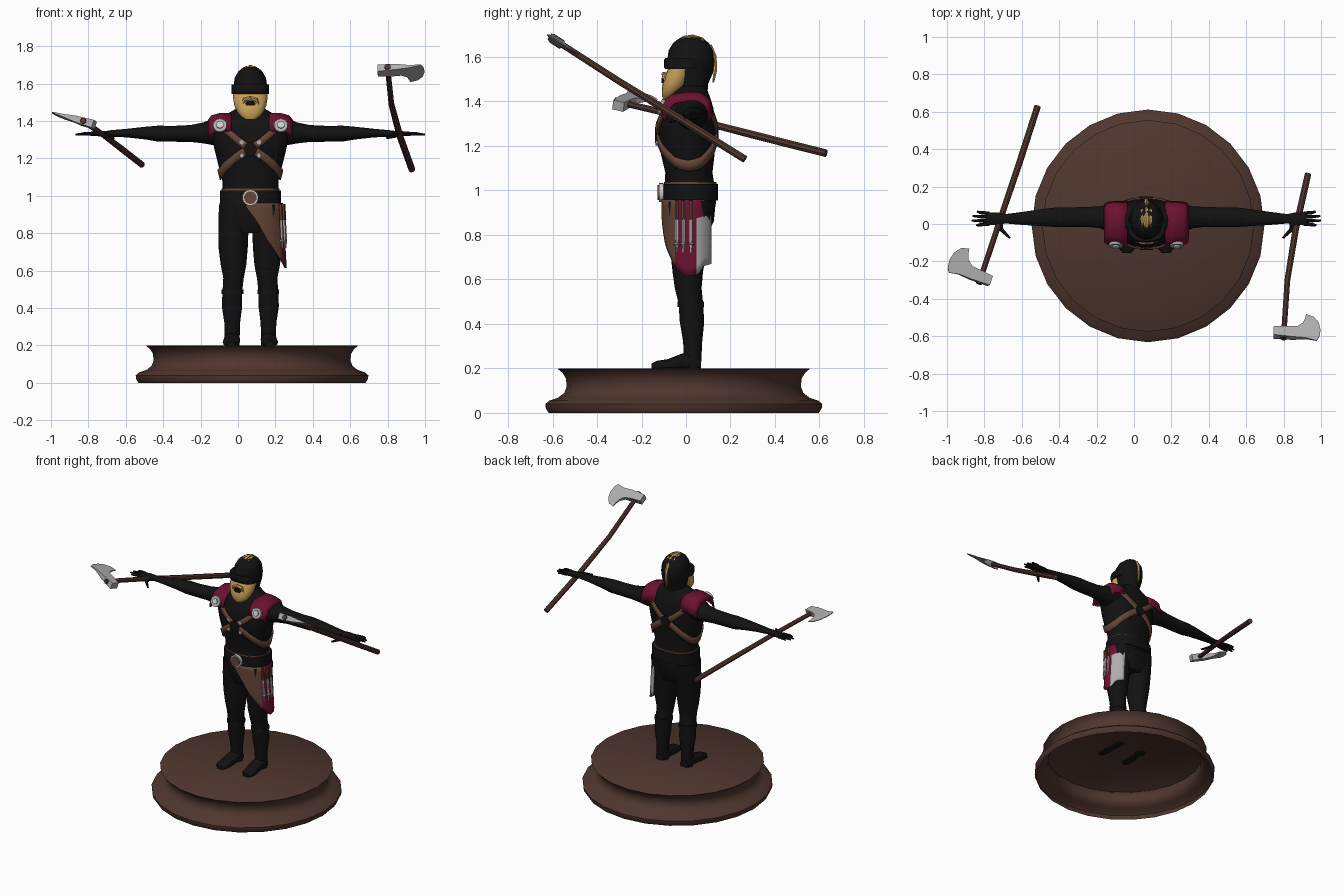
import bpy, bmesh, math
from mathutils import Vector

CX = 0.066  # figure's mirror line


def material(name, *rgb):
    m = bpy.data.materials.new(name)
    m.diffuse_color = (*rgb, 1)
    return m


BLACK = material("black cloth", 0.006, 0.006, 0.006)
WOOD = material("dark wood", 0.08, 0.037, 0.028)
LEATHER = material("brown leather", 0.13, 0.06, 0.038)
CRIMSON = material("crimson cloth", 0.15, 0.006, 0.03)
BLOND = material("blond hair", 0.60, 0.36, 0.10)
STEEL = material("steel", 0.42, 0.42, 0.42)
SILVER = material("pale silver", 0.62, 0.60, 0.58)


def build(name, verts, faces, mats, smooth=True, solid=0):
    """Mesh object from vertices and faces."""
    me = bpy.data.meshes.new(name)
    me.from_pydata([tuple(v) for v in verts], [], faces)
    for m in mats:
        me.materials.append(m)
    bm = bmesh.new()
    bm.from_mesh(me)
    bmesh.ops.recalc_face_normals(bm, faces=bm.faces)
    bm.to_mesh(me)
    bm.free()
    ob = bpy.data.objects.new(name, me)
    bpy.context.collection.objects.link(ob)
    if smooth:
        bpy.ops.object.select_all(action='DESELECT')
        ob.select_set(True)
        bpy.context.view_layer.objects.active = ob
        bpy.ops.object.shade_smooth_by_angle(angle=math.radians(40))
    if solid:
        mod = ob.modifiers.new("thickness", 'SOLIDIFY')
        mod.thickness = solid
        mod.offset = 0
    return ob


def skin(rings, closed=True, caps=True):
    """Faces joining equal rings of points, given row by row."""
    n, r = len(rings[0]), len(rings)
    faces = [(i * n + j, i * n + (j + 1) % n, (i + 1) * n + (j + 1) % n, (i + 1) * n + j)
             for i in range(r - 1) for j in range(n if closed else n - 1)]
    if caps:
        faces += [tuple(range(n)), tuple(range((r - 1) * n, r * n))]
    return [p for ring in rings for p in ring], faces


def oval(a, ra, rb, e):
    s, c = math.sin(a), math.cos(a)
    return (ra * math.copysign(abs(s) ** (2 / e), s), -rb * math.copysign(abs(c) ** (2 / e), c))


def loft(name, rings, mat, axis='z', n=16, e=2.0):
    """Oval sections (x, y, z, radius a, radius b) stacked along an axis."""
    rows = []
    for x, y, z, ra, rb in rings:
        row = []
        for j in range(n):
            p, q = oval(2 * math.pi * j / n, ra, rb, e)
            row.append({'z': (x + p, y + q, z), 'x': (x, y + p, z + q), 'y': (x + p, y, z + q)}[axis])
        rows.append(row)
    return build(name, *skin(rows), [mat])


def tube(name, pts, radii, mat, n=8):
    pts = [Vector(p) for p in pts]
    rows = []
    for i, p in enumerate(pts):
        d = pts[min(i + 1, len(pts) - 1)] - pts[max(i - 1, 0)]
        u = d.cross(Vector((0.31, 0.2, 0.93))).normalized()
        v = d.cross(u).normalized()
        r = radii[i] if isinstance(radii, (list, tuple)) else radii
        rows.append([p + r * (math.cos(t) * u + math.sin(t) * v)
                     for t in [2 * math.pi * j / n for j in range(n)]])
    return build(name, *skin(rows), [mat])


def disc(name, x, y, z, r, depth, mat, tilt=0.0, n=16):
    """Round plate facing forward, tilted upward by 'tilt'."""
    d = Vector((0, -math.cos(tilt), math.sin(tilt))) * depth / 2
    c = Vector((x, y, z))
    return tube(name, [c - d, c + d], r, mat, n)


# Plinth: hollow turned shell, open underneath
profile = [(0.607, 0), (0.62, 0.02), (0.622, 0.04), (0.605, 0.055), (0.566, 0.068), (0.537, 0.09),
           (0.526, 0.12), (0.53, 0.155), (0.545, 0.18), (0.566, 0.197), (0.562, 0.2)]
rows = [[(0.075 + r * math.cos(t), -0.01 + r * math.sin(t), z)
         for t in [2 * math.pi * j / 24 for j in range(24)]] for r, z in profile]
pv, pf = skin(rows, caps=False)
build("plinth", pv, pf + [tuple(range(len(pv) - 24, len(pv)))], [WOOD])

# Torso: rows of (height, y, half width, half depth)
TORSO = [(0.94, 0.02, 0.158, 0.115), (1.02, 0.016, 0.150, 0.112), (1.08, 0.013, 0.150, 0.106),
         (1.16, 0.008, 0.170, 0.120), (1.24, 0.004, 0.190, 0.127), (1.31, 0.004, 0.205, 0.128),
         (1.37, 0.008, 0.205, 0.115), (1.41, 0.013, 0.175, 0.098), (1.44, 0.02, 0.12, 0.08),
         (1.47, 0.025, 0.07, 0.065)]
loft("torso", [(CX, y, z, a, b) for z, y, a, b in TORSO], BLACK, n=24, e=2.3)
loft("hips", [(CX, 0.015, z, a, b) for z, a, b in
              [(0.80, 0.13, 0.08), (0.86, 0.165, 0.11), (0.96, 0.165, 0.12)]], BLACK, n=20, e=2.3)
loft("belt", [(CX, 0.02, z, 0.163, 0.123) for z in (0.955, 1.028)], BLACK, n=24, e=2.3)
loft("belt_trim", [(CX, 0.018, z, 0.155, 0.118) for z in (1.02, 1.038)], LEATHER, n=24, e=2.3)
disc("buckle_rim", CX, -0.112, 0.99, 0.043, 0.02, SILVER)
disc("buckle_centre", CX, -0.12, 0.99, 0.034, 0.018, LEATHER)


def on_torso(a, z, off):
    """Point on the torso surface at angle a from the front."""
    for lo, hi in zip(TORSO, TORSO[1:]):
        if lo[0] <= z <= hi[0]:
            t = (z - lo[0]) / (hi[0] - lo[0])
            y, ra, rb = (lo[k] + t * (hi[k] - lo[k]) for k in (1, 2, 3))
            p, q = oval(a, ra + off, rb + off, 2.3)
            return (CX + p, y + q, z)


# Chest harness: two straps crossing at front and back
stops = [(-48, 1.39), (-32, 1.345), (0, 1.25), (35, 1.175), (65, 1.125), (90, 1.11),
         (115, 1.125), (145, 1.175), (180, 1.25), (212, 1.345), (228, 1.39)]
for s in (1, -1):
    fine = [(a0 + (a1 - a0) * k / 3, z0 + (z1 - z0) * k / 3)
            for (a0, z0), (a1, z1) in zip(stops, stops[1:]) for k in range(3)] + [stops[-1]]
    rows = [[on_torso(math.radians(s * a), z + dz, 0.007) for dz in (-0.025, 0, 0.025)] for a, z in fine]
    build("harness_strap", *skin(rows, closed=False, caps=False), [LEATHER], solid=0.01)
for name, y in (("front_ring", -0.13), ("back_ring", 0.137)):
    disc(name, CX, y, 1.25, 0.036, 0.02, BLACK)
for sx in (1, -1):
    for sz in (1, -1):
        disc("harness_stud", CX + sx * 0.046, -0.131, 1.25 + sz * 0.036, 0.012, 0.014, STEEL, n=8)

# Head, visor, beard, hair
loft("head", [(CX, y, z, a, b) for z, y, a, b in
              [(1.42, 0.03, 0.07, 0.065), (1.48, 0.025, 0.073, 0.075), (1.53, 0.022, 0.085, 0.10),
               (1.58, 0.022, 0.09, 0.107), (1.63, 0.022, 0.084, 0.10), (1.665, 0.022, 0.064, 0.078),
               (1.688, 0.022, 0.035, 0.045)]], BLACK, n=20)
loft("visor", [(CX, -0.01, z, 0.1, b) for z, b in
               [(1.545, 0.083), (1.555, 0.09), (1.585, 0.09), (1.595, 0.083)]], BLACK, n=20, e=2.6)
loft("beard", [(CX, y, z, a, b) for z, y, a, b in
               [(1.56, -0.025, 0.092, 0.05), (1.52, -0.035, 0.092, 0.058), (1.48, -0.05, 0.085, 0.056),
                (1.45, -0.063, 0.072, 0.046), (1.425, -0.078, 0.052, 0.03), (1.407, -0.085, 0.025, 0.015)]],
     BLOND, n=16, e=2.3)
loft("mouth", [(CX, -0.101, z, a, 0.01) for z, a in ((1.482, 0.022), (1.492, 0.03), (1.506, 0.02))], BLACK, n=10)
for s in (1, -1):
    tube("moustache", [(CX, -0.099, 1.522), (CX + s * 0.03, -0.097, 1.516), (CX + s * 0.048, -0.088, 1.475)],
         [0.012, 0.012, 0.004], BLOND, 6)
for k in range(-2, 3):
    x, dz = CX + k * 0.021, -0.006 * k * k
    tube("hair_braid", [(x, -0.052 + 0.008 * abs(k), 1.655 + dz / 2), (x, -0.01, 1.682 + dz), (x, 0.03, 1.687 + dz),
                        (x, 0.07, 1.675 + dz), (x, 0.112 - 0.01 * abs(k), 1.645 + dz)],
         [0.006, 0.013, 0.014, 0.013, 0.006], BLOND, 6)
tube("back_braid", [(CX, 0.105, 1.65), (CX, 0.127, 1.60), (CX, 0.132, 1.54), (CX, 0.122, 1.485)],
     [0.012, 0.011, 0.009, 0.004], BLOND, 6)

# Mirrored limbs and shoulder armour
for s in (1, -1):
    X = lambda dx: CX + s * dx
    loft("arm", [(X(dx), y, z, a, b) for dx, y, z, a, b in
                 [(0.13, 0.025, 1.35, 0.08, 0.075), (0.20, 0.03, 1.343, 0.075, 0.072),
                  (0.25, 0.036, 1.336, 0.06, 0.056), (0.32, 0.038, 1.333, 0.054, 0.045),
                  (0.42, 0.036, 1.331, 0.054, 0.042), (0.49, 0.036, 1.332, 0.053, 0.043),
                  (0.56, 0.034, 1.335, 0.046, 0.034), (0.66, 0.03, 1.335, 0.036, 0.023),
                  (0.75, 0.028, 1.333, 0.026, 0.017)]], BLACK, 'x', 14)
    loft("hand", [(X(dx), 0.028, z, a, b) for dx, z, a, b in
                  [(0.745, 1.333, 0.024, 0.015), (0.79, 1.332, 0.034, 0.015), (0.855, 1.331, 0.036, 0.011)]],
         BLACK, 'x', 10, 2.6)
    for k, tip in enumerate((0.91, 0.934, 0.93, 0.905)):
        y = 0.0 + 0.019 * k
        tube("finger", [(X(0.84), y, 1.331), (X(0.89), y * 1.15 - 0.004, 1.331), (X(tip), y * 1.3 - 0.007, 1.327)],
             [0.010, 0.009, 0.005], BLACK, 6)
    tube("thumb", [(X(0.78), 0.01, 1.33), (X(0.775), -0.03, 1.322), (X(0.73), -0.075, 1.308)],
         [0.014, 0.012, 0.006], BLACK, 6)
    loft("leg", [(X(dx), y, z, a, b) for z, dx, y, a, b in
                 [(0.95, 0.085, 0.02, 0.085, 0.108), (0.84, 0.09, 0.014, 0.083, 0.098),
                  (0.72, 0.092, 0.01, 0.080, 0.080), (0.63, 0.09, 0.008, 0.070, 0.068),
                  (0.56, 0.09, 0.01, 0.056, 0.06), (0.49, 0.096, 0.022, 0.054, 0.055),
                  (0.41, 0.098, 0.027, 0.056, 0.055), (0.32, 0.097, 0.03, 0.043, 0.043),
                  (0.20, 0.097, 0.03, 0.04, 0.037)]], BLACK, n=14)
    loft("boot_cuff", [(X(0.096), 0.022, z, 0.06, 0.06) for z in (0.475, 0.5)], BLACK, n=14)
    loft("foot", [(X(dx), y, z, a, z - 0.194) for y, dx, z, a in
                  [(0.068, 0.097, 0.218, 0.03), (0.03, 0.097, 0.232, 0.042), (-0.02, 0.098, 0.23, 0.042),
                   (-0.08, 0.102, 0.218, 0.046), (-0.13, 0.104, 0.214, 0.042), (-0.155, 0.104, 0.208, 0.022)]],
         BLACK, 'y', 12, 2.6)
    arch = [(-0.112, 1.345), (-0.1, 1.395), (-0.065, 1.425), (0.0, 1.437), (0.06, 1.437), (0.1, 1.41), (0.118, 1.345)]
    rows = [[(X(dx), 0.01 + (y - 0.01) * f, z - drop) for dx, f, drop in
             [(0.1, 1, 0), (0.16, 1, 0), (0.205, 0.95, 0.012), (0.222, 0.85, 0.035)]] for y, z in arch]
    build("shoulder_pad", *skin(rows, closed=False, caps=False), [CRIMSON], solid=0.012)
    disc("shoulder_disc", X(0.163), -0.112, 1.375, 0.037, 0.016, STEEL, 0.35)
    disc("shoulder_boss", X(0.163), -0.119, 1.378, 0.02, 0.018, SILVER, 0.35, 10)

# Hip cloth hanging on one side: leather front, crimson side, steel-grey rear panel
HEM = [(-8, 0.94), (10, 0.87), (30, 0.76), (55, 0.67), (80, 0.612), (108, 0.62), (120, 0.66), (142, 0.67)]


def hem(a):
    for (a0, z0), (a1, z1) in zip(HEM, HEM[1:]):
        if a <= a1:
            return z0 + (z1 - z0) * (a - a0) / (a1 - a0)


def on_hip(a, z, off=0.0):
    t = math.radians(a)
    return Vector((CX + (0.17 + off + 0.06 * (0.96 - z)) * math.sin(t), 0.015 - (0.122 + off) * math.cos(t), z))


cols = [-8 + 7.5 * k for k in range(21)]
rows = [[on_hip(a, 0.96 + (hem(a) - 0.96) * k / 8) for k in range(9)] for a in cols]
cloth = build("hip_cloth", *skin(rows, closed=False, caps=False), [LEATHER, CRIMSON, STEEL], solid=0.008)
for i, f in enumerate(cloth.data.polygons):
    a = cols[i // 8] + 3.75
    f.material_index = 0 if a < 58 else 2 if a > 103 and f.center.z < 0.875 else 1

# Throwing knives in leather loops on the hip cloth
for a in (64, 78, 93):
    tube("knife_blade", [on_hip(a, z, 0.007) for z in (0.87, 0.78, 0.72)], [0.008, 0.008, 0.003], SILVER, 6)
    tube("knife_grip", [on_hip(a, z, 0.008) for z in (0.955, 0.87)], 0.009, LEATHER, 6)
    tube("knife_guard", [on_hip(a + d, 0.76, 0.009) for d in (-5, 5)], 0.006, STEEL, 6)


# Bearded axes: blade outline (along blade, along handle, half thickness)
OUTLINE = [(-0.055, 0.025, 0.022), (-0.055, -0.028, 0.022), (0.025, -0.034, 0.02), (0.07, -0.04, 0.013),
           (0.098, -0.065, 0.008), (0.108, -0.095, 0.005), (0.112, -0.125, 0.002), (0.155, -0.11, 0.002),
           (0.183, -0.075, 0.002), (0.195, -0.03, 0.002), (0.192, 0.012, 0.002), (0.178, 0.04, 0.002),
           (0.12, 0.028, 0.008), (0.05, 0.03, 0.017)]


def axe(path, blade):
    tube("axe_handle", path, [0.015, 0.016, 0.018, 0.018], WOOD)
    h = (Vector(path[0]) - Vector(path[1])).normalized()
    b = Vector(blade)
    b = (b - h * b.dot(h)).normalized()
    w = b.cross(h)
    o = Vector(path[0]) - 0.02 * h
    rows = [[o + b * u + h * v + w * t * k for u, v, t in OUTLINE] for k in (-1, 1)]
    build("axe_head", *skin(rows), [STEEL], smooth=False)
    tube("axe_eye_cap", [o, o + h * 0.036], 0.017, WOOD)


axe([(0.80, -0.60, 1.683), (0.82, -0.30, 1.49), (0.866, -0.02, 1.318), (0.93, 0.265, 1.14)], (1, 0.02, 0))
axe([(-0.825, -0.305, 1.398), (-0.72, 0.01, 1.325), (-0.615, 0.32, 1.245), (-0.515, 0.63, 1.167)], (-0.9, 0.36, 0.25))
